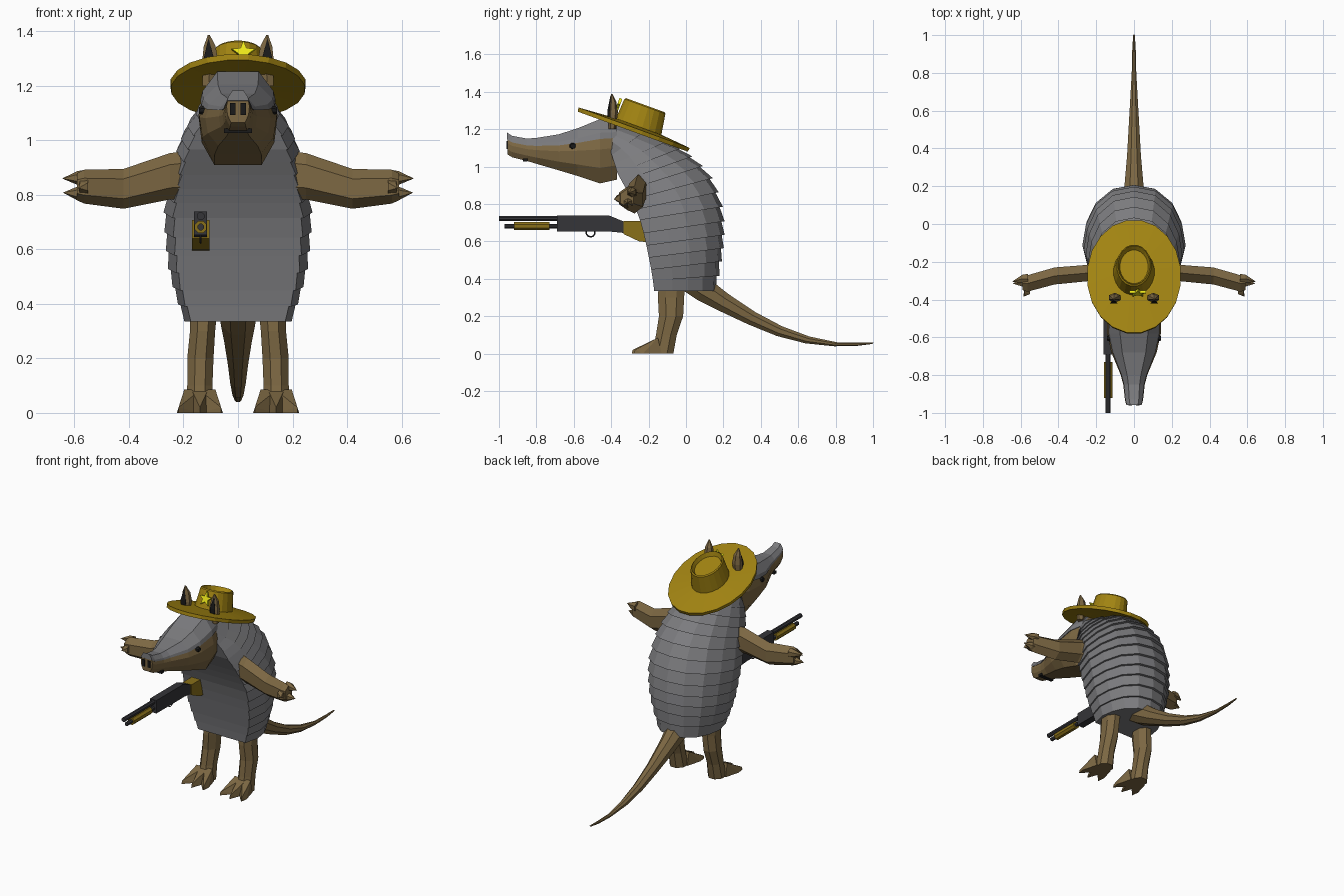
import bpy, bmesh, math
from mathutils import Vector as V

if "Cube" in bpy.data.objects:
    bpy.data.objects.remove(bpy.data.objects["Cube"])


def mat(name, c):
    m = bpy.data.materials.new(name)
    m.diffuse_color = (*c, 1)
    m.use_nodes = True
    m.node_tree.nodes["Principled BSDF"].inputs["Base Color"].default_value = m.diffuse_color
    return m


GREY = mat("shell_grey", (.2, .2, .21))
SKIN = mat("skin_brown", (.2, .135, .055))
HAT = mat("hat_tan", (.36, .23, .006))
WOOD = mat("wood", (.25, .16, .01))
METAL = mat("gun_metal", (.035, .035, .04))
BLACK = mat("black", (.01, .01, .01))
GOLD = mat("star_gold", (.85, .8, .01))


def finish(name, bm, m, mirror=False):
    bmesh.ops.recalc_face_normals(bm, faces=bm.faces)
    me = bpy.data.meshes.new(name)
    bm.to_mesh(me)
    bm.free()
    me.materials.append(m)
    ob = bpy.data.objects.new(name, me)
    bpy.context.collection.objects.link(ob)
    if mirror:
        ob.modifiers.new("mirror", 'MIRROR')
    return ob


def loft(name, rings, m, mirror=False):
    bm = bmesh.new()
    rs = [[bm.verts.new(p) for p in r] for r in rings]
    n = len(rs[0])
    for a, b in zip(rs, rs[1:]):
        for i in range(n):
            j = (i + 1) % n
            bm.faces.new((a[i], a[j], b[j], b[i]))
    bm.faces.new(rs[0])
    bm.faces.new(rs[-1])
    return finish(name, bm, m, mirror)


def hull(name, groups, m, mirror=False):
    bm = bmesh.new()
    for pts in groups:
        vs = [bm.verts.new(p) for p in pts]
        r = bmesh.ops.convex_hull(bm, input=vs)
        junk = [g for g in r["geom_interior"] if isinstance(g, bmesh.types.BMVert)]
        bmesh.ops.delete(bm, geom=junk, context='VERTS')
    return finish(name, bm, m, mirror)


def ell(c, u, v, n):
    return [V(c) + V(u) * math.cos(2 * math.pi * (i + .5) / n)
            + V(v) * math.sin(2 * math.pi * (i + .5) / n) for i in range(n)]


def box(c, s):
    return [V(c) + V((a * s[0], b * s[1], d * s[2]))
            for a in (-1, 1) for b in (-1, 1) for d in (-1, 1)]


def prism(name, prof, x, hw, m):
    return loft(name, [[(x + s * hw, y, z) for y, z in prof] for s in (-1, 1)], m)


# Banded shell: D-shaped sections (front y,z, back y,z, half width)
SECT = [(-.17, .335, .15, .335, .19), (-.18, .42, .175, .46, .225), (-.20, .52, .19, .57, .25),
        (-.22, .62, .195, .68, .26), (-.25, .73, .18, .80, .265), (-.285, .81, .14, .92, .25),
        (-.325, .89, .06, 1.02, .23), (-.365, .96, -.03, 1.09, .205),
        (-.39, 1.04, -.14, 1.145, .17), (-.41, 1.10, -.40, 1.24, .11)]
HALF = [(.88, 0), (1, .3), (.93, .55), (.75, .78), (.42, .95)]
BANDS = 14


def shell_ring(f, k):
    i = min(int(f), len(SECT) - 2)
    fy, fz, by, bz, w = (p + (q - p) * (f - i) for p, q in zip(SECT[i], SECT[i + 1]))
    pts = HALF + [(0, 1)] + [(-a, t) for a, t in reversed(HALF)]
    return [V((a * w * k, fy + (by - fy) * t * k, fz + (bz - fz) * t * k)) for a, t in pts]


rings = []
for b in range(BANDS):
    step = (len(SECT) - 1) / BANDS
    rings += [shell_ring(b * step, 1.035), shell_ring((b + 1) * step, .995)]
loft("banded_shell", rings, GREY)

# Head: sections (y, bottom z, top z, half width)
HEAD = [(-.955, 1.065, 1.175, .042), (-.93, 1.05, 1.16, .048), (-.85, 1.03, 1.145, .057),
        (-.80, 1.015, 1.148, .07), (-.68, .98, 1.165, .12), (-.58, .95, 1.195, .142),
        (-.46, .91, 1.24, .145), (-.37, .93, 1.24, .12)]
FACE = [(.6, 0), (.92, .25), (1, .55), (.88, .78), (.5, .98)]
CROWN = [(.95, .72), (.9, .82), (.52, 1.04)]


def head_rings(prof, secs):
    pts = prof + [(-a, t) for a, t in reversed(prof)]
    return [[(a * w, y, b + (t - b) * f) for a, f in pts] for y, b, t, w in secs]


loft("head", head_rings(FACE, HEAD), SKIN)
loft("head_plate", head_rings(CROWN, [(-.957, 1.065, 1.178, .041)] + HEAD[1:]), GREY)
hull("nostril", [box((.02, -.955, 1.115), (.01, .006, .022))], BLACK, True)
hull("mouth", [box((0, -.86, 1.035), (.052, .012, .008))], BLACK)
hull("eye", [ell((.125 + d, -.605, 1.11), (0, .018, 0), (0, 0, .018), 8) for d in (0,)]
     and [ell((.12, -.605, 1.11), (0, .02, 0), (0, 0, .02), 8)
          + ell((.143, -.605, 1.11), (0, .013, 0), (0, 0, .013), 8)], BLACK, True)

# Ears poking through the brim
loft("ear", [ell((.108, -.395, 1.20), (.025, 0, 0), (0, .02, 0), 6),
             ell((.102, -.39, 1.29), (.034, 0, 0), (0, .026, 0), 6),
             ell((.104, -.39, 1.345), (.025, 0, 0), (0, .018, 0), 6),
             ell((.107, -.397, 1.387), (.004, 0, 0), (0, .004, 0), 6)], SKIN, True)
hull("inner_ear", [[(.09, -.418, 1.25), (.125, -.418, 1.25), (.088, -.42, 1.30), (.126, -.42, 1.30),
                    (.108, -.405, 1.375), (.108, -.39, 1.30)]], BLACK, True)

# Hat in its own tilted frame
def oval(rx, ry, y, z, n=20):
    return ell((0, y, z), (rx, 0, 0), (0, ry, 0), n)


hat = [loft("hat_brim", [oval(.10, .12, .02, .0), oval(.247, .317, 0, -.014), oval(.25, .32, 0, .008),
                         oval(.12, .14, .02, .022)], HAT),
       loft("hat_crown", [oval(.112, .135, .02, .0), oval(.108, .13, .02, .03), oval(.092, .118, .015, .135),
                          oval(.085, .11, .015, .142), oval(.075, .095, .015, .115)], HAT)]
star = [[(r * math.sin(i * math.pi / 5), y, .085 + r * math.cos(i * math.pi / 5))
         for i in range(10) for r in ((.046, .019)[i % 2],)] for y in (-.128, -.112)]
hat.append(loft("hat_star", star, GOLD))
hat[2].location.x = .02
for o in hat:
    o.rotation_euler.x = math.radians(-20)
    o.location += V((0, -.28, 1.2))

# Arms with clawed hands
ARM = [(.12, -.23, .88, .05, .09), (.25, -.26, .868, .05, .085), (.42, -.275, .822, .052, .073),
       (.565, -.315, .83, .05, .062), (.59, -.315, .83, .04, .05)]
loft("arm", [ell((x, y, z), (0, a, 0), (0, 0, b), 6) for x, y, z, a, b in ARM], SKIN, True)
CLAWS = [((.56, -.29, .862), (.645, -.305, .86)), ((.56, -.31, .805), (.642, -.315, .808)),
         ((.55, -.345, .83), (.585, -.385, .825))]
hull("hand_claws", [ell(a, (0, .03, 0), (0, 0, .03), 6) + ell(V(a) + V((.03, 0, 0)), (0, .025, 0), (0, 0, .025), 6)
                    + [b] for a, b in CLAWS], SKIN, True)

# Legs with three-toed feet
LEG = [(.125, -.075, .40, .055, .075), (.13, -.08, .30, .05, .076), (.138, -.08, .20, .052, .07),
       (.14, -.105, .10, .05, .06), (.14, -.125, 0, .055, .062)]
loft("leg", [ell((x, y, z), (a, 0, 0), (0, b, 0), 8) for x, y, z, a, b in LEG], SKIN, True)
hull("toes", [[(.14 + d * .35 + s, y, z) for s in (-.03, .03) for y, z in ((-.13, 0), (-.19, 0), (-.15, .085))]
              + [(.14 + d * .8 - .022, -.23, 0), (.14 + d * .8 + .022, -.23, 0),
                 (.14 + d * .8, -.235, .04), (.14 + d, -.29 + abs(d) * .15, 0), (.14 + d, -.285 + abs(d) * .15, .02)]
              for d in (-.078, 0, .078)], SKIN, True)

# Tail
TAIL = [(.02, .40, .075), (.09, .345, .068), (.2, .275, .054), (.35, .19, .04), (.5, .12, .031),
        (.65, .073, .022), (.8, .05, .013), (.92, .05, .01), (1.0, .056, .005)]
loft("tail", [ell((0, y, z), (r, 0, 0), (0, r * .5, r * .9), 8) for y, z, r in TAIL], SKIN)

# Pump-action gun
GX = -.137


def rod(name, y0, y1, z, r, m, n=8):
    loft(name, [ell((GX, y, z), (r, 0, 0), (0, 0, r), n) for y in (y0, y1)], m)


rod("gun_barrel", -1.0, -.66, .722, .015, METAL)
rod("gun_magazine", -.97, -.66, .682, .013, METAL)
rod("gun_pump", -.92, -.73, .682, .024, WOOD)
prism("gun_receiver", [(-.69, .738), (-.41, .738), (-.33, .705), (-.33, .645), (-.40, .652), (-.69, .652)],
      GX, .024, METAL)
prism("gun_stock", [(-.335, .708), (-.20, .708), (-.20, .595), (-.25, .60), (-.335, .64)], GX, .032, WOOD)
bpy.ops.mesh.primitive_torus_add(major_radius=.024, minor_radius=.004, major_segments=10, minor_segments=4,
                                 location=(GX, -.51, .648), rotation=(0, math.pi / 2, 0))
guard = bpy.context.object
guard.name = "gun_trigger_guard"
guard.data.materials.append(METAL)
